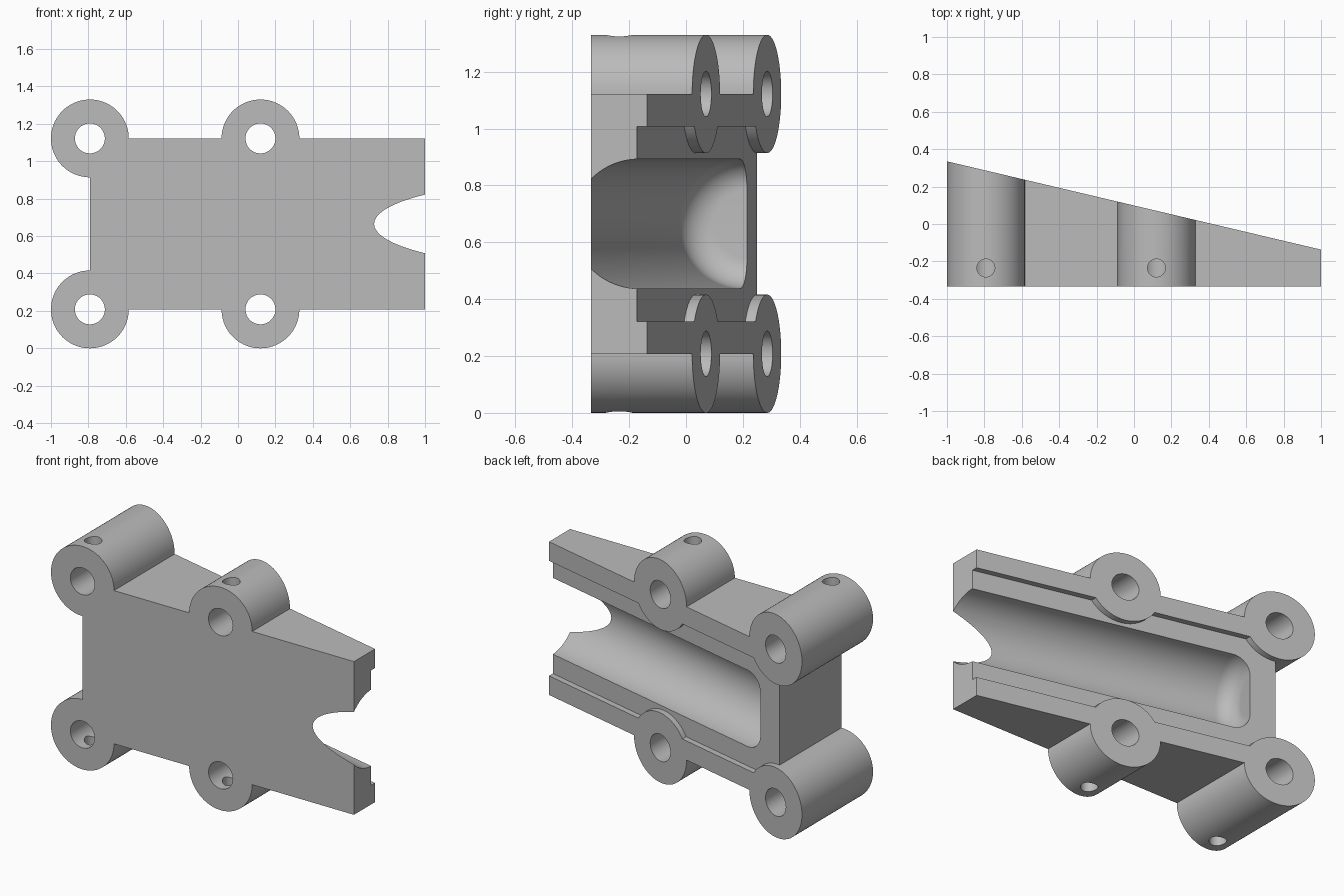
import bpy, bmesh, math
from mathutils import Matrix, Vector

if "Cube" in bpy.data.objects:
    bpy.data.objects.remove(bpy.data.objects["Cube"], do_unlink=True)

FRONT, MID_Z = -0.335, 0.665
SLOPE, PLANE_Y = -0.236, 0.099           # sloped back: y = PLANE_Y + SLOPE * x
BOSS_R, BORE_R, PIN_R = 0.208, 0.08, 0.048
BOSSES = [(x, side) for x in (-0.792, 0.12) for side in (-1, 1)]
BOSS_DZ = 0.457

grey = bpy.data.materials.new("grey plastic")
grey.use_nodes = True
grey.diffuse_color = (0.5, 0.5, 0.5, 1)
grey.node_tree.nodes["Principled BSDF"].inputs["Base Color"].default_value = (0.5, 0.5, 0.5, 1)


def make(name, bm):
    bmesh.ops.recalc_face_normals(bm, faces=bm.faces)
    mesh = bpy.data.meshes.new(name)
    bm.to_mesh(mesh)
    bm.free()
    mesh.materials.append(grey)
    obj = bpy.data.objects.new(name, mesh)
    bpy.context.collection.objects.link(obj)
    return obj


def prism(name, outline, z0, z1):
    """Extrude an xy outline from z0 to z1."""
    bm = bmesh.new()
    face = bm.faces.new([bm.verts.new((x, y, z0)) for x, y in outline])
    top = bmesh.ops.extrude_face_region(bm, geom=[face])["geom"]
    bmesh.ops.translate(bm, vec=(0, 0, z1 - z0),
                        verts=[v for v in top if isinstance(v, bmesh.types.BMVert)])
    return make(name, bm)


def rod(name, radius, start, end, sides):
    start, end = Vector(start), Vector(end)
    axis = end - start
    turn = axis.to_track_quat("Z", "Y").to_matrix().to_4x4()
    bm = bmesh.new()
    bmesh.ops.create_cone(bm, cap_ends=True, segments=sides, radius1=radius, radius2=radius,
                          depth=axis.length, matrix=Matrix.Translation((start + end) / 2) @ turn)
    return make(name, bm)


def combine(target, tool, operation):
    """Apply a boolean and discard the tool."""
    mod = target.modifiers.new(tool.name, "BOOLEAN")
    mod.object, mod.operation, mod.solver = tool, operation, "EXACT"
    bpy.context.view_layer.update()
    mesh = bpy.data.meshes.new_from_object(target.evaluated_get(bpy.context.evaluated_depsgraph_get()))
    target.modifiers.clear()
    target.data = mesh
    bpy.data.objects.remove(tool, do_unlink=True)


def beyond_plane(name, offset, z0, z1):
    """Everything behind the sloped plane, shifted by offset in y."""
    def y(x):
        return PLANE_Y + offset + SLOPE * x
    return prism(name, [(-1.5, y(-1.5)), (1.5, y(1.5)), (1.5, 1.5), (-1.5, 1.5)], z0, z1)


# Block, left thick so that the sloped back can be cut last
housing = prism("bracket_half", [(-0.792, FRONT), (1, FRONT), (1, 0.6), (-0.792, 0.6)],
                MID_Z - BOSS_DZ, MID_Z + BOSS_DZ)

# Shallow seat along the back
combine(housing, beyond_plane("seat_cutter", -0.036, MID_Z - 0.343, MID_Z + 0.343), "DIFFERENCE")

# Round channel with a filleted closed end, turned about its tilted axis
R, FILLET, SIDES = 0.228, 0.105, 96
profile = [(2.5, 0), (2.5, R)]
for i in range(13):
    a = math.pi / 2 * i / 12
    profile.append((FILLET * (1 - math.sin(a)), R - FILLET * (1 - math.cos(a))))
profile.append((0, 0))
bm = bmesh.new()
verts = [bm.verts.new((s, r, 0)) for s, r in profile]
edges = [bm.edges.new(pair) for pair in zip(verts, verts[1:])]
bmesh.ops.spin(bm, geom=verts + edges, cent=(0, 0, 0), axis=(1, 0, 0),
               angle=2 * math.pi, steps=SIDES)
bmesh.ops.remove_doubles(bm, verts=bm.verts, dist=0.0001)
end_x = -0.64
end = Vector((end_x, PLANE_Y - 0.028 + SLOPE * end_x, MID_Z))
bm.transform(Matrix.Translation(end) @ Matrix.Rotation(math.atan(SLOPE), 4, "Z"))
combine(housing, make("channel_cutter", bm), "DIFFERENCE")

# Four screw bosses
for x, side in BOSSES:
    z = MID_Z + side * BOSS_DZ
    combine(housing, rod("boss", BOSS_R, (x, FRONT, z), (x, 0.6, z), 96), "UNION")

# Bores along the bosses and pin holes from outside into each bore
for x, side in BOSSES:
    z = MID_Z + side * BOSS_DZ
    combine(housing, rod("bore_cutter", BORE_R, (x, -1, z), (x, 1, z), 64), "DIFFERENCE")
    combine(housing, rod("pin_cutter", PIN_R, (x, -0.235, z), (x, -0.235, z + side * 0.4), 32),
            "DIFFERENCE")

# Sloped back face
combine(housing, beyond_plane("back_cutter", 0, -1, 2.5), "DIFFERENCE")

bpy.ops.object.select_all(action="DESELECT")
housing.select_set(True)
bpy.context.view_layer.objects.active = housing
bpy.ops.object.shade_smooth_by_angle(angle=math.radians(30))
